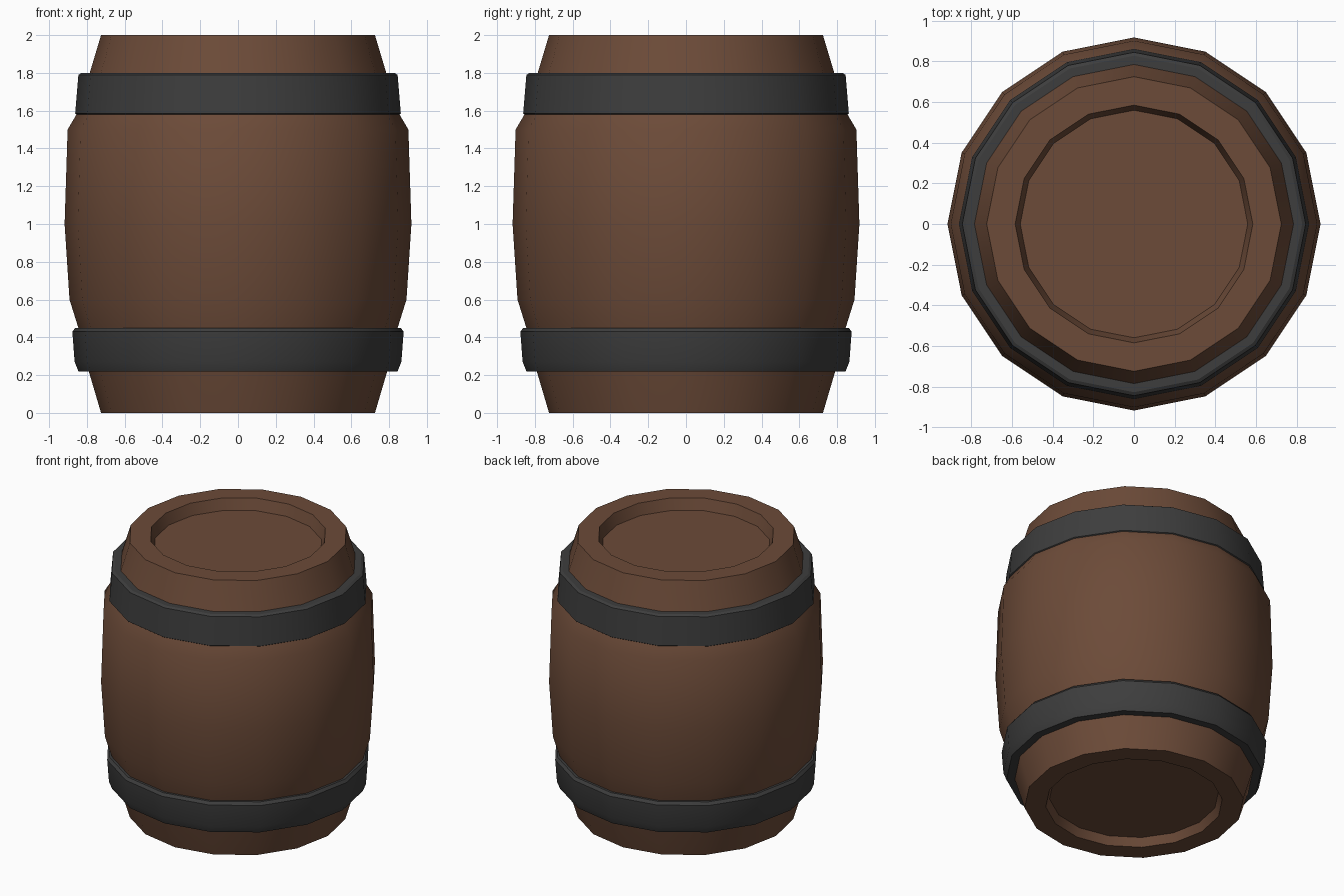
import bpy, bmesh, math

if "Cube" in bpy.data.objects:
    bpy.data.objects.remove(bpy.data.objects["Cube"])

SIDES = 16


def material(name, color):
    m = bpy.data.materials.new(name)
    m.diffuse_color = (*color, 1)
    m.use_nodes = True
    m.node_tree.nodes["Principled BSDF"].inputs["Base Color"].default_value = m.diffuse_color
    return m


wood = material("brown wood", (0.150, 0.070, 0.040))
iron = material("dark iron", (0.047, 0.047, 0.047))


def lathe(name, profile, mat, closed=False):
    """Revolve a list of (radius, z) points around z; cap the ends or close the loop."""
    bm = bmesh.new()
    rings = []
    for r, z in profile:
        rings.append([bm.verts.new((r * math.cos(2 * math.pi * i / SIDES),
                                    r * math.sin(2 * math.pi * i / SIDES), z))
                      for i in range(SIDES)])
    pairs = list(zip(rings, rings[1:]))
    if closed:
        pairs.append((rings[-1], rings[0]))
    else:
        bm.faces.new(rings[0])
        bm.faces.new(rings[-1])
    for a, b in pairs:
        for i in range(SIDES):
            j = (i + 1) % SIDES
            bm.faces.new((a[i], a[j], b[j], b[i]))
    bmesh.ops.recalc_face_normals(bm, faces=bm.faces)
    mesh = bpy.data.meshes.new(name)
    bm.to_mesh(mesh)
    bm.free()
    mesh.materials.append(mat)
    ob = bpy.data.objects.new(name, mesh)
    bpy.context.collection.objects.link(ob)
    bpy.ops.object.select_all(action='DESELECT')
    ob.select_set(True)
    bpy.context.view_layer.objects.active = ob
    bpy.ops.object.shade_smooth_by_angle(angle=math.radians(30))
    return ob


# Bulging body with a recessed lid and base
lathe("barrel_body", [
    (0.56, 0.06), (0.585, 0.0), (0.725, 0.0), (0.79, 0.22), (0.845, 0.45),
    (0.892, 0.60), (0.918, 1.0), (0.902, 1.50), (0.855, 1.58),
    (0.785, 1.80), (0.725, 2.0), (0.585, 2.0), (0.56, 1.92)], wood)

# Hoops, sunk slightly into the body
lathe("upper_hoop", [
    (0.76, 1.80), (0.828, 1.80), (0.845, 1.79), (0.862, 1.585),
    (0.855, 1.58), (0.80, 1.58)], iron, closed=True)
lathe("lower_hoop", [
    (0.76, 0.22), (0.845, 0.22), (0.865, 0.27), (0.877, 0.43),
    (0.862, 0.45), (0.80, 0.45)], iron, closed=True)
